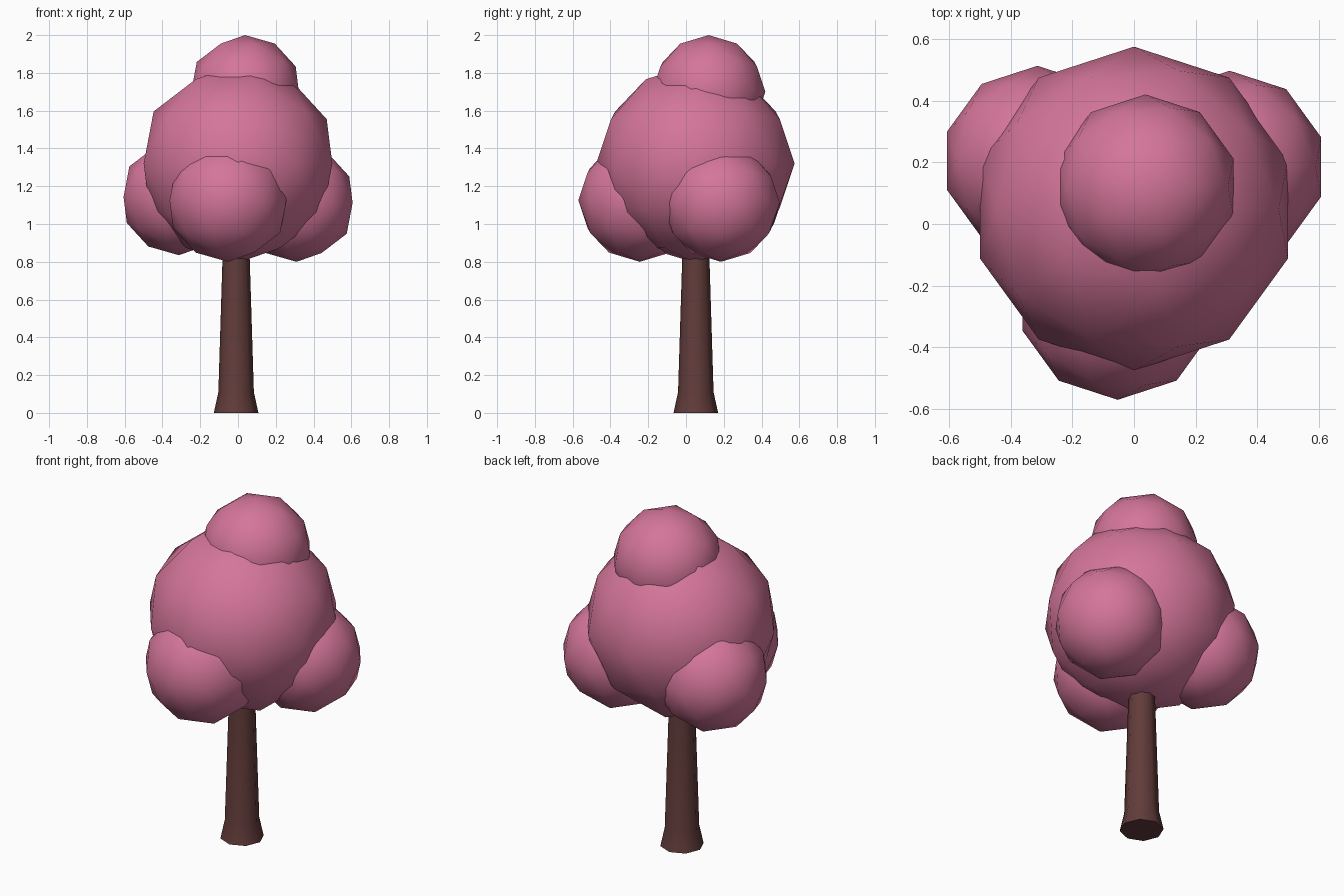
import bpy
import math

if "Cube" in bpy.data.objects:
    bpy.data.objects.remove(bpy.data.objects["Cube"])


def material(name, rgb):
    m = bpy.data.materials.new(name)
    m.diffuse_color = (*rgb, 1)
    m.use_nodes = True
    m.node_tree.nodes["Principled BSDF"].inputs["Base Color"].default_value = m.diffuse_color
    return m


pink = material("blossom pink", (0.66, 0.18, 0.32))
brown = material("bark brown", (0.12, 0.045, 0.042))


def leaf_ball(name, centre, radius):
    bpy.ops.mesh.primitive_ico_sphere_add(subdivisions=2, radius=radius, location=centre)
    ob = bpy.context.object
    ob.name = name
    ob.data.materials.append(pink)
    bpy.ops.object.shade_smooth()


# Crown: one large ball with smaller ones around it
leaf_ball("crown_main", (0, 0.05, 1.32), 0.525)
leaf_ball("crown_top", (0.037, 0.12, 1.70), 0.30)
leaf_ball("crown_front", (-0.053, -0.245, 1.125), 0.325)
leaf_ball("crown_left", (-0.313, 0.205, 1.143), 0.308)
leaf_ball("crown_right", (0.31, 0.185, 1.112), 0.312)

# Trunk: eight-sided taper with a flared foot, (radius, height) rings
SIDES = 8
profile = [(0.118, 0), (0.094, 0.11), (0.072, 0.82), (0.064, 1.08)]
verts = [(r * math.cos(2 * math.pi * i / SIDES), r * math.sin(2 * math.pi * i / SIDES), z)
         for r, z in profile for i in range(SIDES)]
faces = [(k * SIDES + i, k * SIDES + (i + 1) % SIDES,
          (k + 1) * SIDES + (i + 1) % SIDES, (k + 1) * SIDES + i)
         for k in range(len(profile) - 1) for i in range(SIDES)]
faces.append(tuple(reversed(range(SIDES))))
faces.append(tuple(range(len(verts) - SIDES, len(verts))))
mesh = bpy.data.meshes.new("trunk")
mesh.from_pydata(verts, [], faces)
mesh.materials.append(brown)
trunk = bpy.data.objects.new("trunk", mesh)
trunk.location = (-0.01, 0.052, 0)
bpy.context.collection.objects.link(trunk)
bpy.ops.object.select_all(action='DESELECT')
trunk.select_set(True)
bpy.context.view_layer.objects.active = trunk
bpy.ops.object.shade_smooth_by_angle(angle=math.radians(50))
